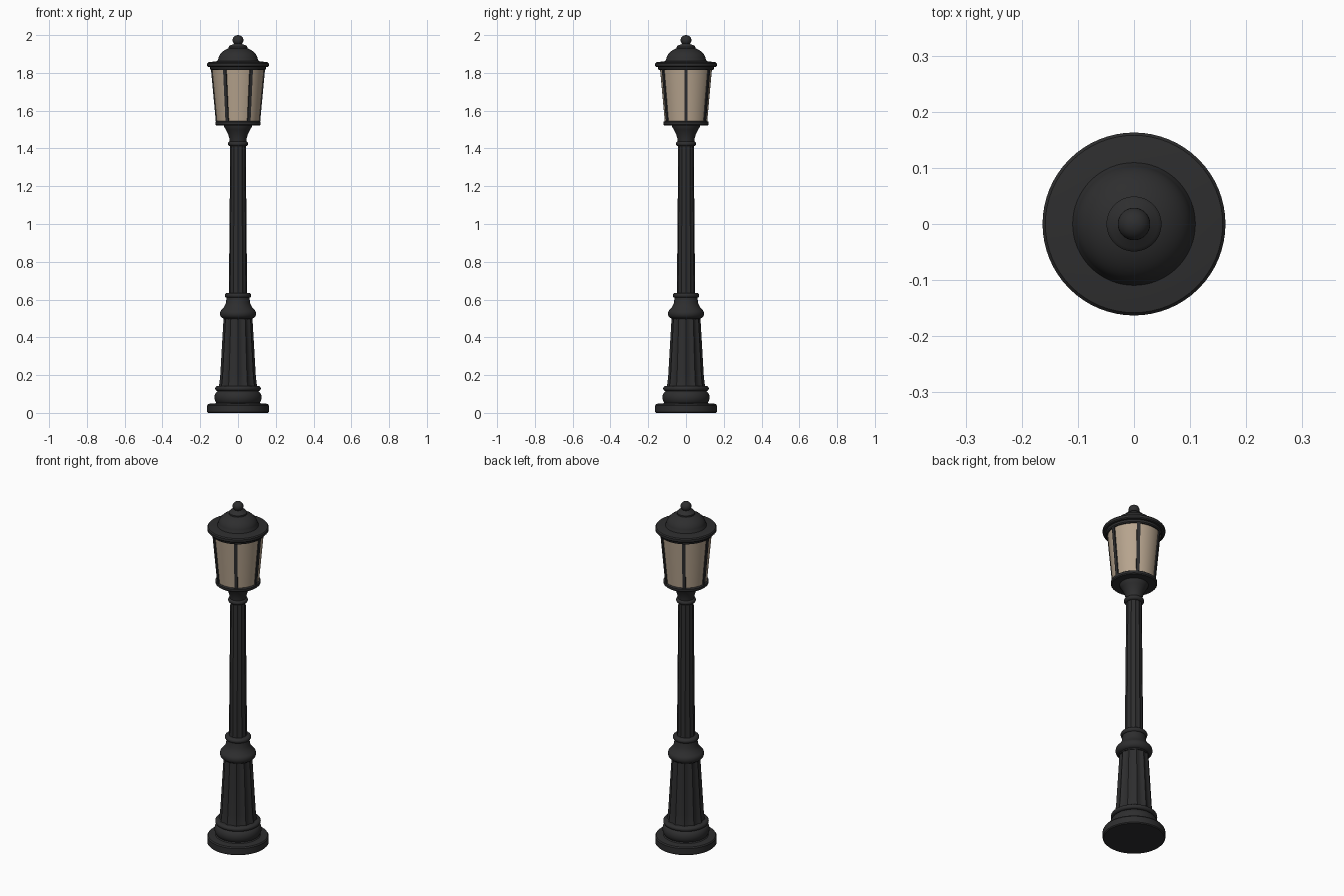
import bpy, bmesh, math
from mathutils import Matrix

if "Cube" in bpy.data.objects:
    bpy.data.objects.remove(bpy.data.objects["Cube"])


def material(name, rgb):
    m = bpy.data.materials.new(name)
    m.diffuse_color = (*rgb, 1)
    m.use_nodes = True
    m.node_tree.nodes["Principled BSDF"].inputs["Base Color"].default_value = m.diffuse_color
    return m


IRON = material("dark iron", (0.027, 0.027, 0.028))
GLASS = material("warm glass", (0.47, 0.37, 0.27))


def finish(name, bm, mat, angle=35):
    bmesh.ops.recalc_face_normals(bm, faces=bm.faces)
    me = bpy.data.meshes.new(name)
    bm.to_mesh(me)
    bm.free()
    me.materials.append(mat)
    ob = bpy.data.objects.new(name, me)
    bpy.context.collection.objects.link(ob)
    bpy.ops.object.select_all(action='DESELECT')
    ob.select_set(True)
    bpy.context.view_layer.objects.active = ob
    bpy.ops.object.shade_smooth_by_angle(angle=math.radians(angle))
    return ob


def lathe(name, profile, mat=IRON, n=64, flutes=0, depth=0.0):
    """Turn (radius, height) points around z, optionally with scooped flutes."""
    bm = bmesh.new()
    rings = []
    for r, z in profile:
        ring = []
        for i in range(n):
            a = 2 * math.pi * i / n
            rr = r - depth * abs(math.sin(a * flutes / 2)) if flutes else r
            ring.append(bm.verts.new((rr * math.cos(a), rr * math.sin(a), z)))
        rings.append(ring)
    for lo, hi in zip(rings, rings[1:]):
        for i in range(n):
            j = (i + 1) % n
            bm.faces.new((lo[i], lo[j], hi[j], hi[i]))
    bm.faces.new(rings[0])
    bm.faces.new(rings[-1])
    return finish(name, bm, mat)


def arc(rc, zc, rr, rz, a0, a1, steps=8):
    """Points along an elliptical arc, angles in degrees."""
    pts = []
    for i in range(steps + 1):
        a = math.radians(a0 + (a1 - a0) * i / steps)
        pts.append((rc + rr * math.cos(a), zc + rz * math.sin(a)))
    return pts


def bead(name, r, z, h):
    """Rounded ring moulding."""
    lathe(name, arc(r - h / 2, z, h / 2, h / 2, -90, 90))


# Foot: round plinth, swelling and bead
lathe("plinth", [(0.158, 0), (0.163, 0.005), (0.163, 0.04), (0.158, 0.047), (0.14, 0.05)])
lathe("foot_swelling", [(0.125, 0.045)] + arc(0.098, 0.082, 0.027, 0.035, -50, 90))
bead("foot_bead", 0.121, 0.129, 0.026)

# Fluted pedestal with its bulging collar
lathe("pedestal", [(0.107, 0.11), (0.098, 0.16), (0.094, 0.2), (0.076, 0.51)],
      n=96, flutes=12, depth=0.008)
lathe("collar", [(0.076, 0.495)] + arc(0.074, 0.525, 0.022, 0.025, -80, 50)
      + [(0.074, 0.56), (0.064, 0.58), (0.061, 0.61)])
bead("collar_bead", 0.07, 0.622, 0.026)

# Tapering fluted shaft
lathe("shaft", [(0.05, 0.61), (0.048, 0.66), (0.041, 1.43)],
      n=96, flutes=12, depth=0.003)
bead("shaft_bead", 0.053, 1.425, 0.026)

# Flared cup and lantern floor
lathe("lantern_cup", [(0.043, 1.43), (0.045, 1.45), (0.052, 1.475), (0.064, 1.50),
                      (0.074, 1.515), (0.076, 1.53)])
lathe("lantern_floor", [(0.115, 1.522), (0.12, 1.527), (0.12, 1.54), (0.113, 1.545)])

# Tapered glass and six bars
lathe("lantern_glass", [(0.112, 1.54), (0.138, 1.825)], GLASS)
bm = bmesh.new()
for k in range(6):
    verts = bmesh.ops.create_cube(bm, size=1)["verts"]
    for v in verts:
        t = v.co.z + 0.5
        v.co = (0.109 + 0.027 * t + v.co.x * 0.016, v.co.y * 0.018, 1.538 + 0.29 * t)
    bmesh.ops.rotate(bm, verts=verts, cent=(0, 0, 0),
                     matrix=Matrix.Rotation(k * math.pi / 3, 3, 'Z'))
finish("lantern_bars", bm, IRON)

# Roof: rim, brim, dome, cap and ball
lathe("roof_rim", [(0.143, 1.815), (0.147, 1.82), (0.147, 1.84)])
lathe("roof_brim", [(0.158, 1.832), (0.163, 1.837), (0.163, 1.85), (0.158, 1.856), (0.11, 1.862)])
lathe("roof_dome", [(0.111, 1.855), (0.108, 1.868)]
      + arc(0.0, 1.868, 0.105, 0.07, 5, 68, 10))
lathe("roof_cap", [(0.049, 1.93), (0.049, 1.938), (0.043, 1.945), (0.025, 1.951), (0.017, 1.96)])
lathe("finial_ball", arc(0, 1.973, 0.029, 0.027, -88, 88, 14), n=32)
